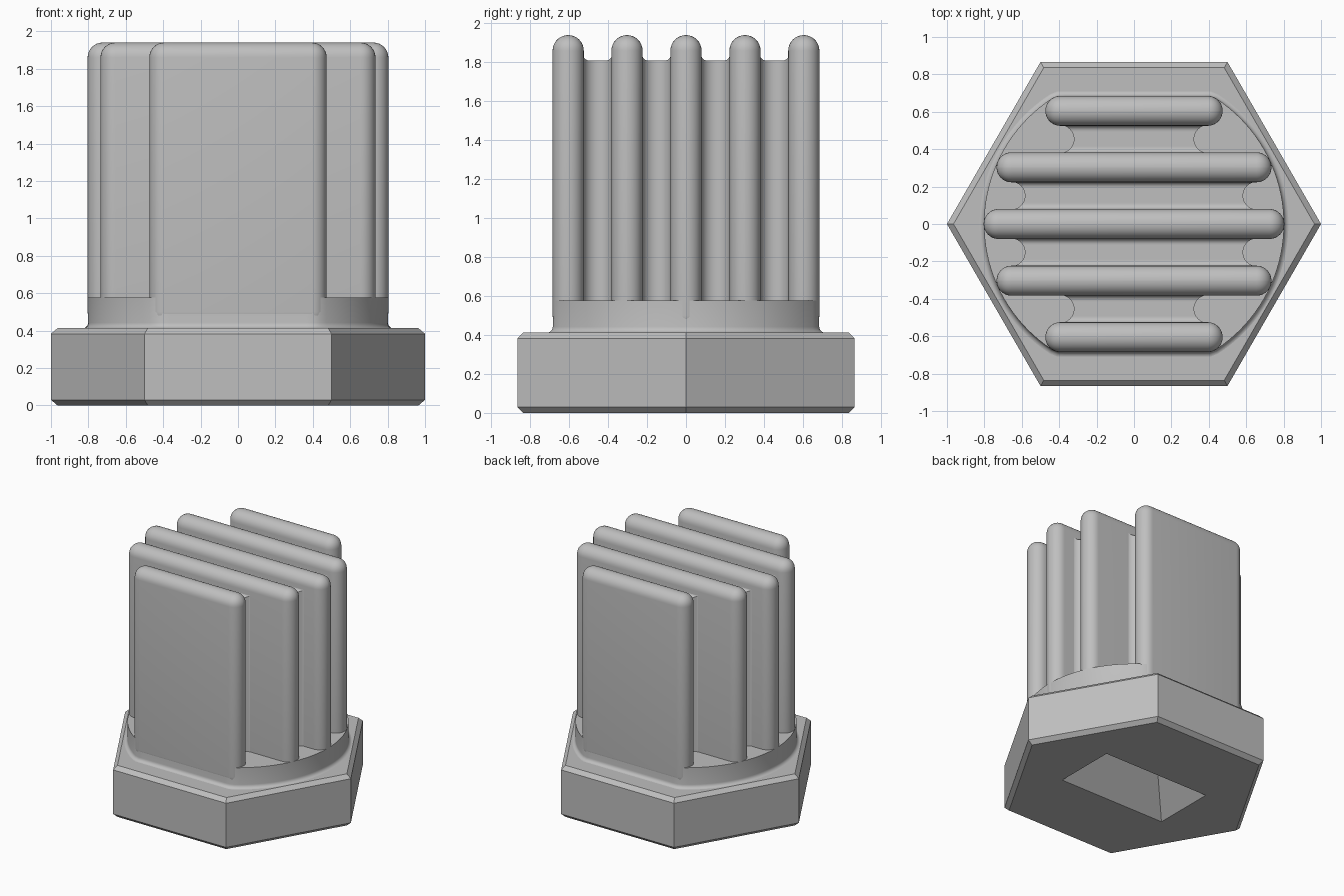
import bpy, bmesh, math

cube = bpy.data.objects.get("Cube")
if cube:
    bpy.data.objects.remove(cube, do_unlink=True)

grey = bpy.data.materials.new("plain_grey")
grey.use_nodes = True
colour = (0.52, 0.52, 0.52, 1)
grey.diffuse_color = colour
grey.node_tree.nodes["Principled BSDF"].inputs["Base Color"].default_value = colour


def finish(name, bm, angle=30):
    """Turn a bmesh into a shaded grey object."""
    bmesh.ops.recalc_face_normals(bm, faces=bm.faces)
    mesh = bpy.data.meshes.new(name)
    bm.to_mesh(mesh)
    bm.free()
    mesh.materials.append(grey)
    obj = bpy.data.objects.new(name, mesh)
    bpy.context.collection.objects.link(obj)
    bpy.ops.object.select_all(action='DESELECT')
    obj.select_set(True)
    bpy.context.view_layer.objects.active = obj
    bpy.ops.object.shade_smooth_by_angle(angle=math.radians(angle))
    return obj


def loft(name, rings, angle=30):
    """Skin a list of equal-length rings and cap both ends."""
    bm = bmesh.new()
    loops = [[bm.verts.new(p) for p in ring] for ring in rings]
    n = len(loops[0])
    for a, b in zip(loops, loops[1:]):
        for i in range(n):
            j = (i + 1) % n
            bm.faces.new((a[i], a[j], b[j], b[i]))
    bm.faces.new(loops[0])
    bm.faces.new(loops[-1])
    return finish(name, bm, angle)


def hexagon(r, z):
    return [(r * math.cos(i * math.pi / 3), r * math.sin(i * math.pi / 3), z)
            for i in range(6)]


def pocket_ring(x, y, z):
    return [(x, 0, z), (x, y, z), (-x, y, z), (-x, 0, z), (-x, -y, z), (x, -y, z)]


# Chamfered hexagonal head with a tapered pocket underneath
loft("hex_head", [
    pocket_ring(0.23, 0.01, 0.26), pocket_ring(0.47, 0.25, 0),
    hexagon(0.965, 0), hexagon(1, 0.03), hexagon(1, 0.383), hexagon(0.965, 0.413),
], angle=20)


# Round collar with flat front and back, filleted onto the head
def collar_ring(offset, z, n=120):
    r, flat = 0.802 + offset, 0.684 + offset
    ring = []
    for i in range(n):
        a = 2 * math.pi * i / n
        y = max(-flat, min(flat, r * math.sin(a)))
        ring.append((r * math.cos(a), y, z))
    return ring


fillet = 0.03
rings = [collar_ring(fillet, 0.4)]
for i in range(6):
    a = i * math.pi / 10
    rings.append(collar_ring(fillet * (1 - math.sin(a)),
                             0.412 + fillet * (1 - math.cos(a))))
rings.append(collar_ring(0, 0.577))
loft("collar", rings)


# Fins with fully rounded edges
def fin(name, y, half_length, half_thick=0.08, bottom=0.42, top=1.94):
    bm = bmesh.new()
    bmesh.ops.create_cube(bm, size=2)
    for v in bm.verts:
        v.co = (v.co.x * half_length, y + v.co.y * half_thick,
                top if v.co.z > 0 else bottom)
    bmesh.ops.bevel(bm, geom=bm.edges[:], offset=half_thick - 0.0005, segments=8,
                    profile=0.5, affect='EDGES')
    return finish(name, bm)


fin("middle_fin", 0, 0.804)
for side, label in ((-1, "front"), (1, "back")):
    fin(label + "_inner_fin", side * 0.303, 0.735)
    fin(label + "_outer_fin", side * 0.605, 0.474)


# Webs between the fins, with scooped ends and filleted tops
def web(name, y_mid, end, r=0.074, f=0.03, top=1.81):
    sections = []
    for i in range(25):
        a = math.pi * (i / 24 - 0.5)
        y = r * math.sin(a)
        x = end - r * math.cos(a)
        rise = max(0, abs(y) - (r - f))
        z = top + f - math.sqrt(max(0, f * f - rise * rise))
        sections.append([(-x, y_mid + y, 0.45), (x, y_mid + y, 0.45),
                         (x, y_mid + y, z), (-x, y_mid + y, z)])
    return loft(name, sections)


for side, label in ((-1, "front"), (1, "back")):
    web(label + "_inner_web", side * 0.1515, 0.657)
    web(label + "_outer_web", side * 0.454, 0.395)
